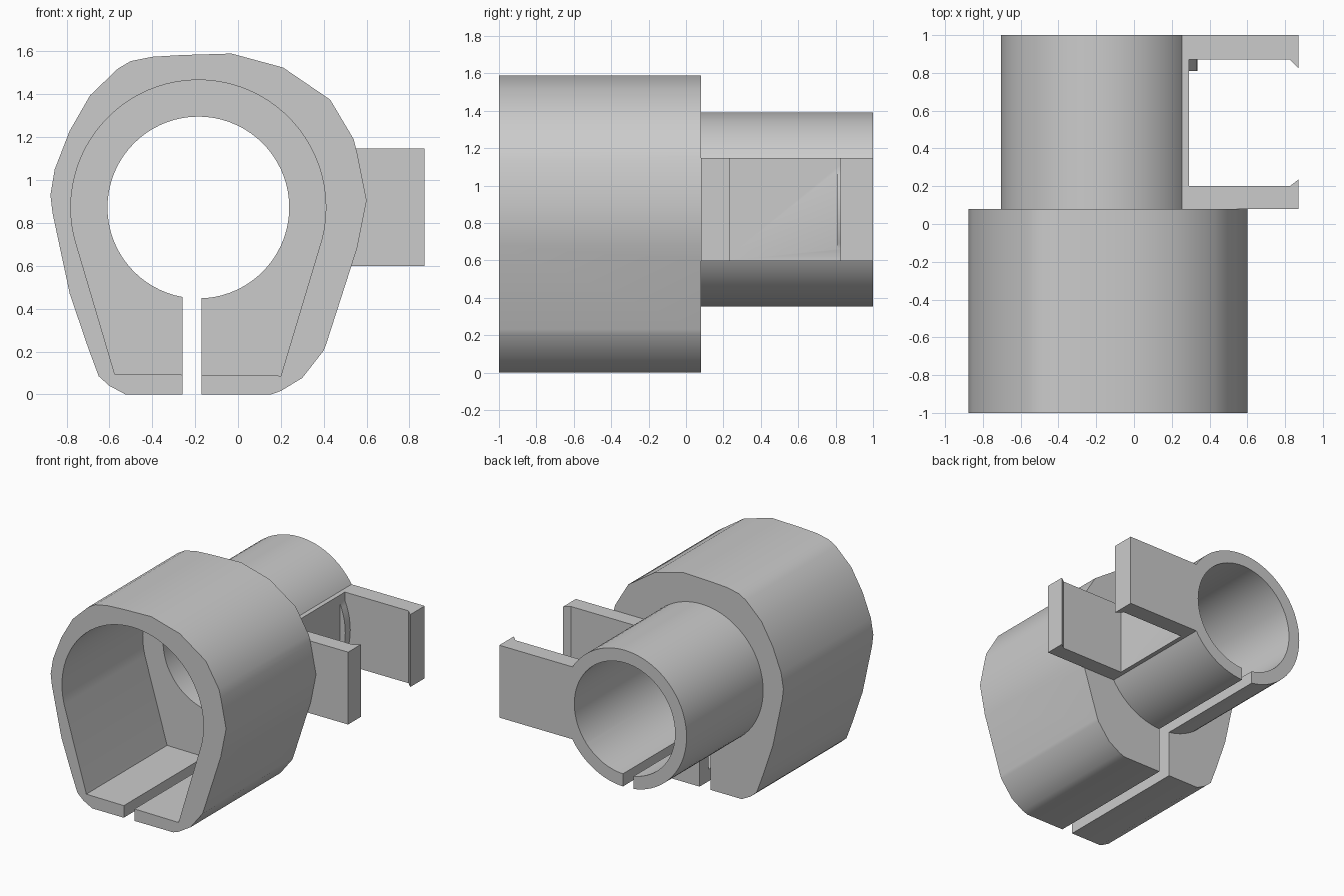
import bpy, bmesh, math

if "Cube" in bpy.data.objects:
    bpy.data.objects.remove(bpy.data.objects["Cube"])

CX, CZ = -0.185, 0.872            # shared axis of the bore, tube and cavity

grey = bpy.data.materials.new("plain_grey")
grey.diffuse_color = (0.6, 0.6, 0.6, 1)
grey.use_nodes = True
grey.node_tree.nodes["Principled BSDF"].inputs["Base Color"].default_value = grey.diffuse_color


def prism(name, pts, lo, hi, axis="Y"):
    """Extrude a 2D outline along Y (points are x, z) or Z (points are x, y)."""
    place = (lambda a, b, t: (a, t, b)) if axis == "Y" else (lambda a, b, t: (a, b, t))
    bm = bmesh.new()
    ends = [[bm.verts.new(place(a, b, t)) for a, b in pts] for t in (lo, hi)]
    n = len(pts)
    for loop in ends:
        bm.faces.new(loop)
    for i in range(n):
        j = (i + 1) % n
        bm.faces.new((ends[0][i], ends[0][j], ends[1][j], ends[1][i]))
    bmesh.ops.recalc_face_normals(bm, faces=bm.faces)
    mesh = bpy.data.meshes.new(name)
    bm.to_mesh(mesh)
    bm.free()
    mesh.materials.append(grey)
    obj = bpy.data.objects.new(name, mesh)
    bpy.context.collection.objects.link(obj)
    return obj


def arc(r, start, end, n):
    steps = [math.radians(start + (end - start) * i / n) for i in range(n + 1)]
    return [(CX + r * math.cos(a), CZ + r * math.sin(a)) for a in steps]


def circle(r, n=72):
    return arc(r, 0, 360, n)[:-1]


def box(name, x, y, z):
    return prism(name, [(x[0], z[0]), (x[1], z[0]), (x[1], z[1]), (x[0], z[1])], *y)


def combine(target, other, operation):
    other.hide_render = True
    mod = target.modifiers.new(operation.lower(), "BOOLEAN")
    mod.operation, mod.object, mod.solver = operation, other, "EXACT"
    bpy.context.view_layer.objects.active = target
    bpy.ops.object.modifier_apply(modifier=mod.name)
    bpy.data.objects.remove(other)


# Housing: irregular rounded outline
outline = [(-0.03, 1.59), (0.21, 1.525), (0.43, 1.375), (0.54, 1.19), (0.555, 1.13),
           (0.6, 0.905), (0.555, 0.68), (0.41, 0.23), (0.40, 0.205), (0.30, 0.077),
           (0.20, 0.016), (0.155, 0), (-0.525, 0), (-0.60, 0.04), (-0.65, 0.085),
           (-0.70, 0.22), (-0.785, 0.47), (-0.865, 0.845), (-0.875, 0.93),
           (-0.855, 1.05), (-0.785, 1.23), (-0.69, 1.395), (-0.56, 1.52),
           (-0.50, 1.555), (-0.40, 1.575), (-0.265, 1.583)]
body = prism("clamp_body", outline, -1, 0.08)

# Rear tube, with its side trimmed flat between the clip arms
tube = prism("rear_tube", circle(0.52), 0.0, 1.0)
combine(tube, box("tube_trim", (0.29, 0.6), (0.2, 0.81), (0.4, 1.3)), "DIFFERENCE")
combine(body, tube, "UNION")

# Side clip: two hooked arms joined by a base
clip = prism("side_clip", [(-0.1, 0.08), (0.87, 0.08), (0.87, 0.235), (0.825, 0.2),
                           (0.29, 0.2), (0.29, 0.87), (0.825, 0.87), (0.87, 0.825),
                           (0.87, 1.0), (-0.1, 1.0)], 0.598, 1.148, "Z")
combine(body, clip, "UNION")

# Front cavity, through bore and bottom slot
cavity = arc(0.595, -14, 194, 44) + [(-0.575, 0.095), (0.2, 0.087)]
combine(body, prism("cavity_cutter", cavity, -1.2, -0.03), "DIFFERENCE")
combine(body, prism("bore_cutter", circle(0.424), -0.5, 1.2), "DIFFERENCE")
combine(body, box("slot_cutter", (-0.26, -0.17), (-1.2, 1.2), (-0.2, 0.6)), "DIFFERENCE")

# Smooth the curved walls, keep the edges sharp
bpy.ops.object.select_all(action="DESELECT")
body.select_set(True)
bpy.context.view_layer.objects.active = body
bpy.ops.object.shade_smooth_by_angle(angle=math.radians(30))
